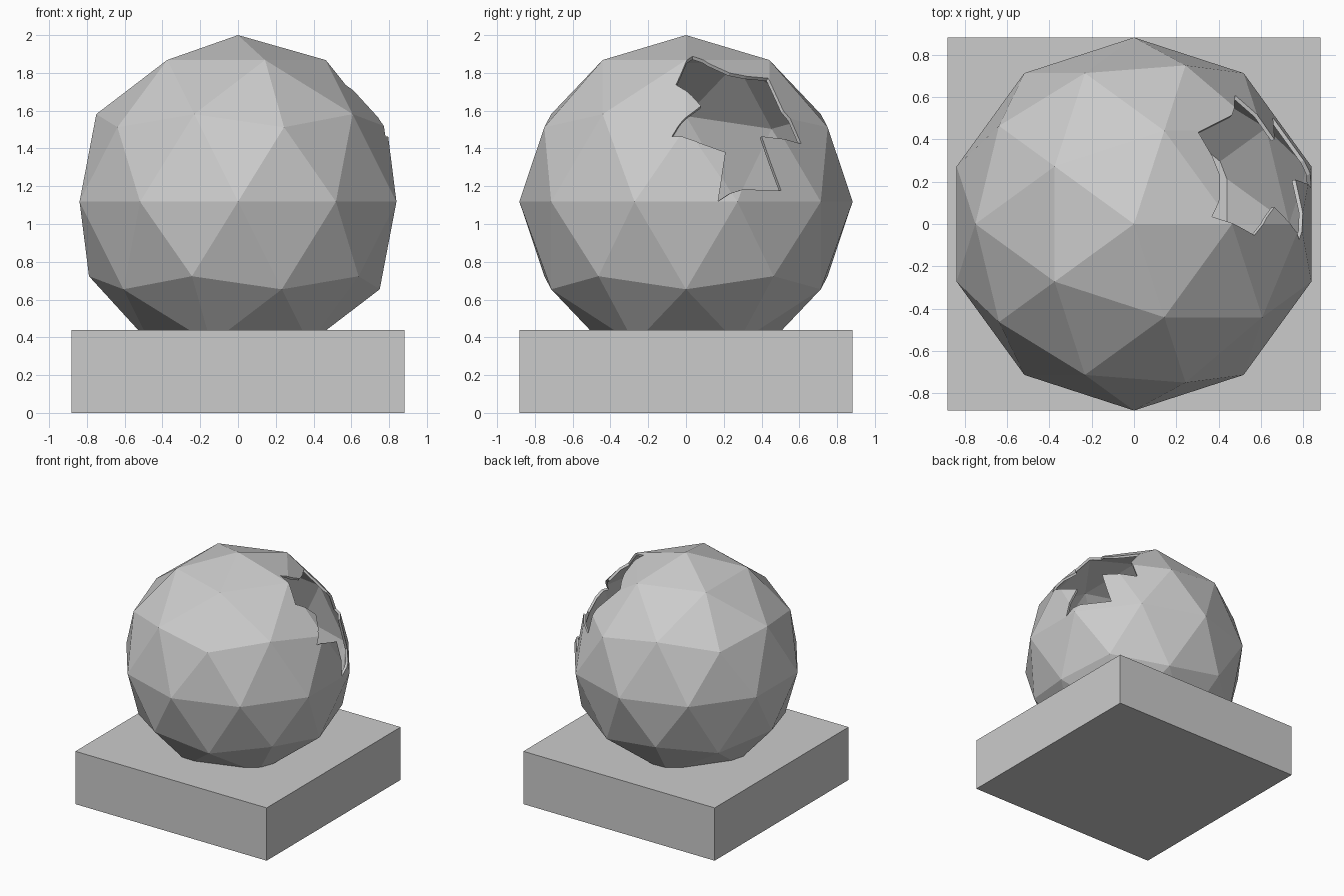
import bpy, bmesh
from mathutils import Vector
from mathutils.bvhtree import BVHTree

if "Cube" in bpy.data.objects:
    bpy.data.objects.remove(bpy.data.objects["Cube"])

R, WALL = 0.882, 0.02
CENTRE = Vector((0, 0, 2 - R))


def make_object(name, bm):
    mesh = bpy.data.meshes.new(name)
    bm.to_mesh(mesh)
    bm.free()
    ob = bpy.data.objects.new(name, mesh)
    bpy.context.collection.objects.link(ob)
    return ob


# Square plinth
bpy.ops.mesh.primitive_cube_add(size=1, location=(0, 0, 0.22))
base = bpy.context.object
base.name = "plinth"
base.scale = (2 * R, 2 * R, 0.44)

# Hollow faceted sphere: outer skin plus reversed inner skin
bm = bmesh.new()
bmesh.ops.create_icosphere(bm, subdivisions=2, radius=R)
outer_tree = BVHTree.FromBMesh(bm)
dup = bmesh.ops.duplicate(bm, geom=bm.verts[:] + bm.edges[:] + bm.faces[:])["geom"]
inner_verts = [g for g in dup if isinstance(g, bmesh.types.BMVert)]
inner_faces = [g for g in dup if isinstance(g, bmesh.types.BMFace)]
bmesh.ops.scale(bm, vec=Vector((1, 1, 1)) * (R - WALL) / R, verts=inner_verts)
bmesh.ops.reverse_faces(bm, faces=inner_faces)
shell = make_object("broken_shell", bm)
shell.location = CENTRE

# Jagged hole outline as seen from the right (y, z)
outline = [(0.035, 1.888), (0.12, 1.85), (0.23, 1.80), (0.32, 1.782), (0.434, 1.772),
           (0.515, 1.60), (0.61, 1.425), (0.50, 1.452), (0.40, 1.464), (0.45, 1.32),
           (0.503, 1.178), (0.30, 1.183), (0.235, 1.163), (0.17, 1.12),
           (0.19, 1.25), (0.21, 1.38), (0.07, 1.43), (-0.02, 1.463), (-0.075, 1.463),
           (-0.02, 1.545), (0.08, 1.625), (0.03, 1.68), (-0.053, 1.737), (-0.02, 1.81)]

# Cutter: pyramid from the sphere centre through the outline
axis = Vector((0.8, 0.28, 0.5)).normalized()
bm = bmesh.new()
apex = bm.verts.new((0, 0, 0))
ring = []
for y, z in outline:
    p = outer_tree.ray_cast(Vector((3, y, z - CENTRE.z)), Vector((-1, 0, 0)))[0]
    ring.append(bm.verts.new(p * 1.4 / p.dot(axis)))
bm.faces.new(ring)
for a, b in zip(ring, ring[1:] + ring[:1]):
    bm.faces.new((apex, b, a))
bmesh.ops.recalc_face_normals(bm, faces=bm.faces[:])
cutter = make_object("hole_cutter", bm)
cutter.location = CENTRE
cutter.hide_render = True
cutter.hide_set(True)

# Break the hole through the shell
mod = shell.modifiers.new("hole", 'BOOLEAN')
mod.operation = 'DIFFERENCE'
mod.solver = 'EXACT'
mod.object = cutter
